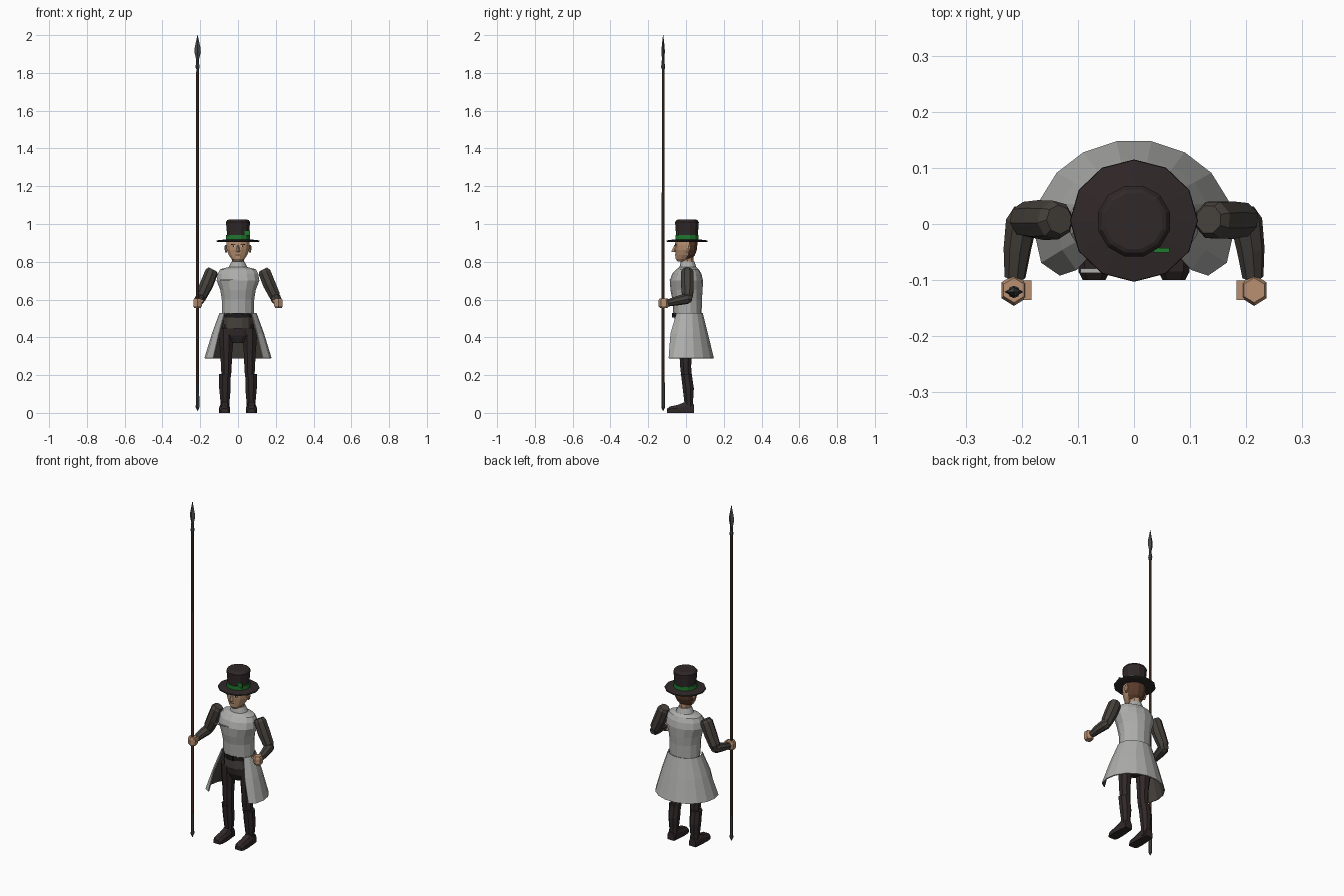
import bpy, bmesh, math
from mathutils import Vector


def material(name, rgb):
    m = bpy.data.materials.new(name)
    m.diffuse_color = (*rgb, 1)
    return m


COAT = material("light grey cloth", (0.42, 0.42, 0.41))
SLEEVE = material("charcoal cloth", (0.062, 0.054, 0.046))
DARK = material("dark brown cloth", (0.030, 0.021, 0.022))
BLACK = material("black leather", (0.012, 0.011, 0.012))
GREEN = material("green ribbon", (0.015, 0.19, 0.03))
SKIN = material("skin", (0.48, 0.28, 0.165))
HAIR = material("brown hair", (0.10, 0.045, 0.024))
WOOD = material("wood", (0.105, 0.053, 0.034))
METAL = material("dark metal", (0.065, 0.070, 0.066))
WHITE = material("eye white", (0.6, 0.58, 0.55))


def finish(name, bm, *mats):
    bmesh.ops.recalc_face_normals(bm, faces=bm.faces)
    me = bpy.data.meshes.new(name)
    bm.to_mesh(me)
    bm.free()
    for m in mats:
        me.materials.append(m)
    ob = bpy.data.objects.new(name, me)
    bpy.context.collection.objects.link(ob)
    return ob


def bridge(name, loops, *mats):
    """Skin closed loops of points and cap both ends."""
    bm = bmesh.new()
    rows = [[bm.verts.new(p) for p in loop] for loop in loops]
    n = len(rows[0])
    for a, b in zip(rows, rows[1:]):
        for i in range(n):
            j = (i + 1) % n
            bm.faces.new((a[i], a[j], b[j], b[i]))
    bm.faces.new(rows[0])
    bm.faces.new(rows[-1])
    return finish(name, bm, *mats)


def loft(name, rings, n, *mats, x=0, turn=0.0):
    """Stack of level ellipses: (z, centre y, half width, half depth)."""
    loops = []
    for z, cy, rx, ry in rings:
        loops.append([(x + rx * math.cos(math.tau * (i + turn) / n),
                       cy + ry * math.sin(math.tau * (i + turn) / n), z) for i in range(n)])
    return bridge(name, loops, *mats)


def limb(name, path, n, mat):
    """Tube through points: (x, y, z, radius)."""
    pts = [Vector(p[:3]) for p in path]
    loops = []
    for i, p in enumerate(pts):
        t = (pts[min(i + 1, len(pts) - 1)] - pts[max(i - 1, 0)]).normalized()
        u = t.cross(Vector((0.8, 0.6, 0.1))).normalized() if abs(t.y) < 0.2 else t.cross(Vector((1, 0.1, 0))).normalized()
        u = t.cross(Vector((1, -0.5, 0.6))).normalized()
        v = t.cross(u)
        r = path[i][3]
        loops.append([p + r * (u * math.cos(a) + v * math.sin(a))
                      for a in (math.tau * k / n for k in range(n))])
    return bridge(name, loops, mat)


def box(name, centre, size, mat):
    bm = bmesh.new()
    bmesh.ops.create_cube(bm, size=1)
    for v in bm.verts:
        v.co = Vector(c + s * q for c, s, q in zip(centre, size, v.co))
    return finish(name, bm, mat)


# Coat body and collar
loft("coat_body", [(0.525, 0.008, 0.088, 0.075), (0.60, 0.006, 0.088, 0.078),
                   (0.65, 0.003, 0.096, 0.085), (0.70, 0.002, 0.116, 0.088),
                   (0.735, 0.004, 0.110, 0.078), (0.76, 0.008, 0.098, 0.060),
                   (0.772, 0.010, 0.050, 0.044), (0.802, 0.008, 0.035, 0.036)], 14, COAT, turn=0.5)
box("chest_flap", (-0.05, -0.083, 0.703), (0.09, 0.008, 0.005), COAT)

# Open coat skirt with dark lining
bm = bmesh.new()
rows = []
for z, cy, rx, ry in [(0.53, 0.006, 0.098, 0.084), (0.42, -0.002, 0.138, 0.12), (0.29, -0.01, 0.178, 0.16)]:
    row = []
    for i in range(14):
        a = math.radians(-42 + 264 * i / 13)
        row.append(bm.verts.new((rx * math.cos(a), max(cy + ry * math.sin(a), -0.092), z)))
    rows.append(row)
for a, b in zip(rows, rows[1:]):
    for i in range(13):
        bm.faces.new((a[i], b[i], b[i + 1], a[i + 1]))
skirt = finish("coat_skirt", bm, COAT, SLEEVE)
# Face winding outward so the thickness grows inward
if skirt.data.polygons[6].normal.y < 0:
    skirt.data.flip_normals()
shell = skirt.modifiers.new("lining", "SOLIDIFY")
shell.thickness = 0.006
shell.offset = -1
shell.material_offset = 1

# Waistcoat hem, belt, hips
loft("waistcoat_hem", [(0.448, 0, 0.080, 0.062), (0.54, 0.002, 0.078, 0.066)], 12, SLEEVE, turn=0.5)
loft("belt", [(0.504, 0, 0.081, 0.070), (0.529, 0, 0.081, 0.070)], 12, BLACK, turn=0.5)
box("belt_buckle", (0, -0.070, 0.517), (0.035, 0.010, 0.022), BLACK)
loft("hips", [(0.37, 0.002, 0.045, 0.030), (0.41, 0.002, 0.088, 0.050), (0.47, 0.002, 0.084, 0.058)], 10, DARK)

# Limbs on both sides
for side, s in (("right", -1), ("left", 1)):
    loft(side + "_trouser_leg", [(0.19, 0.002, 0.027, 0.029), (0.25, -0.002, 0.031, 0.032),
                                 (0.31, -0.002, 0.033, 0.035), (0.38, 0, 0.040, 0.042),
                                 (0.45, 0.002, 0.042, 0.048)], 8, DARK, x=s * 0.062, turn=0.5)
    loft(side + "_boot_shaft", [(0.01, 0.016, 0.027, 0.027), (0.06, 0.014, 0.026, 0.025),
                                (0.13, 0.012, 0.033, 0.032), (0.19, 0.004, 0.033, 0.031),
                                (0.205, 0.002, 0.034, 0.033)], 8, DARK, x=s * 0.069, turn=0.5)
    # Boot foot: wedge cross-sections from heel to toe
    foot = []
    for y, w, h in [(0.042, 0.022, 0.045), (0.0, 0.026, 0.060), (-0.045, 0.029, 0.042),
                    (-0.085, 0.028, 0.034), (-0.100, 0.020, 0.022)]:
        cx = s * 0.071
        foot.append([(cx - w, y, 0), (cx + w, y, 0), (cx + w, y, h * 0.6),
                     (cx + w * 0.6, y, h), (cx - w * 0.6, y, h), (cx - w, y, h * 0.6)])
    bridge(side + "_boot_foot", foot, DARK)
    # Sleeve, cuff and closed hand
    limb(side + "_upper_sleeve", [(s * 0.133, 0.008, 0.758, 0.026), (s * 0.140, 0.007, 0.745, 0.035),
                                  (s * 0.166, 0.007, 0.68, 0.036), (s * 0.192, 0.008, 0.625, 0.032),
                                  (s * 0.198, 0.006, 0.592, 0.020)], 8, SLEEVE)
    limb(side + "_forearm_sleeve", [(s * 0.196, 0.028, 0.607, 0.018), (s * 0.200, 0.005, 0.605, 0.029),
                                    (s * 0.208, -0.045, 0.594, 0.025), (s * 0.212, -0.095, 0.582, 0.019)], 8, SLEEVE)
    loft(side + "_hand", [(0.556, -0.118, 0.020, 0.020), (0.566, -0.118, 0.026, 0.028),
                          (0.594, -0.118, 0.026, 0.028), (0.606, -0.118, 0.021, 0.022)],
         6, SKIN, x=s * 0.214, turn=0.5)
    box(side + "_thumb", (s * 0.190, -0.118, 0.594), (0.014, 0.034, 0.014), SKIN)
    # Ear, eye, brow
    loft(side + "_ear", [(0.850, 0.010, 0.005, 0.007), (0.873, 0.012, 0.009, 0.013),
                         (0.890, 0.012, 0.006, 0.010)], 6, SKIN, x=s * 0.063)
    box(side + "_eye", (s * 0.024, -0.0545, 0.882), (0.018, 0.008, 0.008), WHITE)
    box(side + "_pupil", (s * 0.024, -0.0555, 0.882), (0.007, 0.008, 0.008), BLACK)
    box(side + "_brow", (s * 0.025, -0.055, 0.892), (0.024, 0.009, 0.005), HAIR)

# Neck, head with hair on the back, nose, mouth
loft("neck", [(0.78, 0.008, 0.032, 0.032), (0.84, 0.006, 0.032, 0.034)], 8, SKIN)
head = loft("head", [(0.802, -0.022, 0.022, 0.024), (0.815, -0.014, 0.036, 0.042),
                     (0.835, -0.004, 0.050, 0.053), (0.862, 0, 0.061, 0.059),
                     (0.89, 0.001, 0.064, 0.061), (0.915, 0.002, 0.062, 0.060)], 12, SKIN, HAIR, turn=0.5)
for f in head.data.polygons:
    if f.center.y > 0.01 and f.center.z > 0.822 or f.center.z > 0.91:
        f.material_index = 1
loft("nose", [(0.852, -0.062, 0.010, 0.014), (0.858, -0.062, 0.010, 0.014),
              (0.888, -0.056, 0.004, 0.006)], 4, SKIN)
box("mouth", (0, -0.052, 0.836), (0.024, 0.010, 0.004), HAIR)

# Hat: brim, crown, ribbon and ribbon clasp
loft("hat_brim", [(0.904, 0.006, 0.108, 0.104), (0.907, 0.006, 0.114, 0.109),
                  (0.913, 0.006, 0.113, 0.108), (0.919, 0.004, 0.062, 0.062)], 12, DARK)
loft("hat_crown", [(0.912, 0.005, 0.060, 0.060), (0.945, 0.005, 0.060, 0.060),
                   (1.010, 0.005, 0.066, 0.065), (1.020, 0.005, 0.059, 0.058),
                   (1.023, 0.005, 0.052, 0.051)], 12, DARK, turn=0.5)
loft("hat_ribbon", [(0.916, 0.005, 0.065, 0.064), (0.941, 0.005, 0.065, 0.064)], 12, GREEN, turn=0.5)
box("ribbon_clasp", (0.049, -0.047, 0.952), (0.028, 0.008, 0.026), GREEN)

# Spear: shaft, butt spike, socket and blade
SX, SY = -0.214, -0.121
loft("spear_shaft", [(0.05, SY, 0.008, 0.008), (1.86, SY, 0.007, 0.007)], 8, WOOD, x=SX)
loft("spear_butt", [(0.010, SY, 0.001, 0.001), (0.030, SY, 0.010, 0.010), (0.06, SY, 0.009, 0.009),
                    (0.16, SY, 0.0085, 0.0085)], 8, METAL, x=SX)
loft("spear_socket", [(1.82, SY, 0.0085, 0.0085), (1.835, SY, 0.011, 0.011),
                      (1.85, SY, 0.008, 0.008), (1.875, SY, 0.007, 0.007)], 8, METAL, x=SX)
loft("spear_blade", [(1.865, SY, 0.006, 0.006), (1.91, SY, 0.017, 0.009), (1.935, SY, 0.015, 0.008),
                     (2.0, SY, 0.001, 0.001)], 4, METAL, x=SX)
